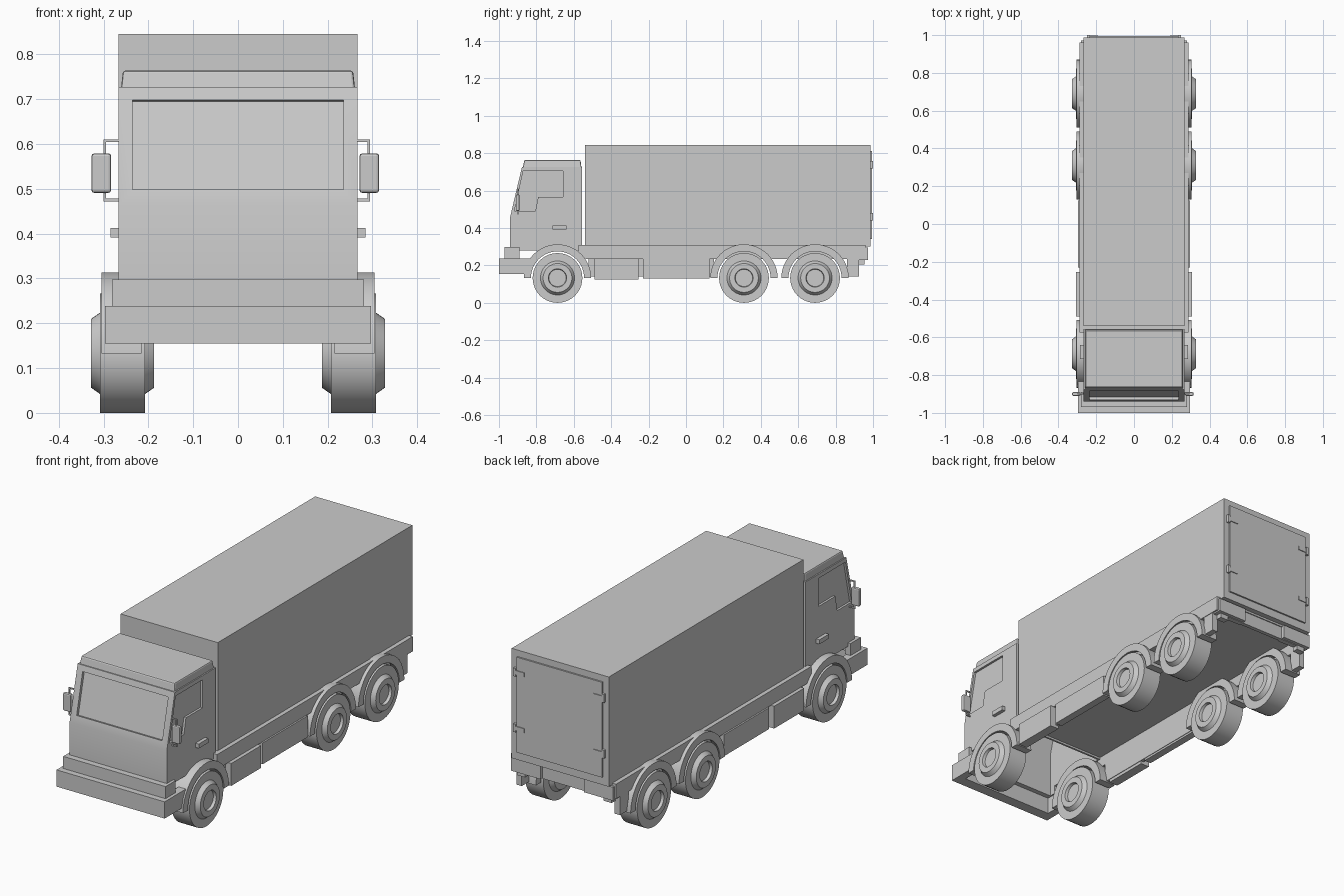
import bpy, bmesh, math
from mathutils import Matrix

if "Cube" in bpy.data.objects:
    bpy.data.objects.remove(bpy.data.objects["Cube"])

grey = bpy.data.materials.new("plain_grey")
grey.use_nodes = True
COLOUR = (0.6, 0.6, 0.6, 1)
grey.diffuse_color = COLOUR
grey.node_tree.nodes["Principled BSDF"].inputs["Base Color"].default_value = COLOUR


def smooth_shade(ob):
    bpy.ops.object.select_all(action='DESELECT')
    ob.select_set(True)
    bpy.context.view_layer.objects.active = ob
    bpy.ops.object.shade_smooth_by_angle(angle=math.radians(30))


def finish(name, bm):
    bmesh.ops.recalc_face_normals(bm, faces=bm.faces)
    mesh = bpy.data.meshes.new(name)
    bm.to_mesh(mesh)
    bm.free()
    mesh.materials.append(grey)
    ob = bpy.data.objects.new(name, mesh)
    bpy.context.collection.objects.link(ob)
    return ob


def prism(name, profile, x0, x1):
    """Extrude a (y, z) outline from x0 to x1."""
    bm = bmesh.new()
    face = bm.faces.new([bm.verts.new((x0, y, z)) for y, z in profile])
    ext = bmesh.ops.extrude_face_region(bm, geom=[face])["geom"]
    for v in ext:
        if isinstance(v, bmesh.types.BMVert):
            v.co.x = x1
    return finish(name, bm)


def box(name, x, y, z, bevel=0):
    ob = prism(name, [(y[0], z[0]), (y[1], z[0]), (y[1], z[1]), (y[0], z[1])], *x)
    if bevel:
        mod = ob.modifiers.new("soft_edges", 'BEVEL')
        mod.width, mod.segments = bevel, 2
    return ob


def cut(target, cutter):
    mod = target.modifiers.new("recess", 'BOOLEAN')
    mod.operation, mod.solver, mod.object = 'DIFFERENCE', 'EXACT', cutter
    bpy.context.view_layer.objects.active = target
    bpy.ops.object.modifier_apply(modifier=mod.name)
    bpy.data.objects.remove(cutter)


def wheel(name, x, y):
    """Lathe a tyre with a raised rim and a sunken hub on both faces."""
    half = [(0, 0.056), (0.046, 0.056), (0.049, 0.07), (0.077, 0.07), (0.091, 0.05), (R, 0.05)]
    outline = half + [(r, -a) for r, a in reversed(half)]
    bm = bmesh.new()
    verts = [bm.verts.new((a, r, 0)) for r, a in outline]
    edges = [bm.edges.new(pair) for pair in zip(verts, verts[1:])]
    bmesh.ops.spin(bm, geom=verts + edges, cent=(0, 0, 0), axis=(1, 0, 0),
                   angle=math.tau, steps=40)
    bmesh.ops.remove_doubles(bm, verts=bm.verts, dist=0.0001)
    bmesh.ops.transform(bm, matrix=Matrix.Translation((x, y, R)), verts=bm.verts)
    smooth_shade(finish(name, bm))


def arch_outline(y, inner, outer, steps=24):
    angles = [math.pi * i / steps for i in range(steps + 1)]
    ring = [(y + outer * math.cos(a), R + outer * math.sin(a)) for a in angles]
    return ring + [(y + inner * math.cos(a), R + inner * math.sin(a)) for a in reversed(angles)]


R = 0.133
AXLES = {"front": -0.687, "middle": 0.31, "rear": 0.69}

# Hollow cab, open below, with recessed windscreen and side windows
cab = prism("cab", [(-0.94, 0.28), (-0.556, 0.28), (-0.556, 0.727),
                    (-0.877, 0.727), (-0.94, 0.46)], -0.267, 0.267)
cut(cab, prism("interior_cutter", [(-0.92, 0.2), (-0.566, 0.2), (-0.566, 0.71),
                                   (-0.855, 0.71), (-0.92, 0.46)], -0.25, 0.25))
cut(cab, prism("windscreen_cutter", [(-0.917, 0.495), (-0.87, 0.695),
                                     (-0.903, 0.703), (-0.95, 0.503)], -0.235, 0.235))
for s in (-1, 1):
    window = [(-0.87, 0.706), (-0.658, 0.706), (-0.658, 0.567),
              (-0.79, 0.567), (-0.806, 0.49), (-0.918, 0.49)]
    cut(cab, prism("window_cutter", window, s * 0.256, s * 0.3))
smooth_shade(cab)

# Cab roof cap, slightly narrower at the top
roof = box("cab_roof", (-0.262, 0.262), (-0.874, -0.558), (0.715, 0.764), 0.006)
for v in roof.data.vertices:
    if v.co.z > 0.75:
        v.co.x *= 0.98
        v.co.y += 0.01 if v.co.y < -0.7 else -0.006

# Cargo body and rear door
box("cargo_body", (-0.267, 0.267), (-0.54, 0.987), (0.30, 0.845))
box("rear_door", (-0.235, 0.235), (0.987, 0.995), (0.34, 0.813))
box("chassis_floor", (-0.267, 0.267), (-0.566, 0.96), (0.29, 0.305))

# Front bumper, open behind
box("front_bumper", (-0.297, 0.297), (-1, -0.945), (0.155, 0.238))
box("bumper_step", (-0.281, 0.281), (-0.97, -0.92), (0.238, 0.298))

# Rear bumper bar, set back between the tail blocks
box("rear_bar", (-0.25, 0.25), (0.935, 0.955), (0.225, 0.29))

for s, side in ((1, "left"), (-1, "right")):
    def sided(name, x0, x1, y, z, bevel=0):
        return box(f"{side}_{name}", (s * x0, s * x1), y, z, bevel)

    # Wheels and mudguards
    for axle, y in AXLES.items():
        wheel(f"{side}_{axle}_wheel", s * 0.2575, y)
        smooth_shade(prism(f"{side}_{axle}_mudguard", arch_outline(y, 0.142, 0.18),
                           s * 0.215, s * 0.305))

    # Side rail with a continuous skirt behind the lockers
    sided("side_rail", 0.255, 0.288, (-0.575, 0.96), (0.235, 0.308))
    sided("locker_skirt", 0.255, 0.275, (-0.52, 0.15), (0.14, 0.236))
    sided("front_locker", 0.258, 0.306, (-0.49, -0.255), (0.125, 0.236))
    sided("long_locker", 0.258, 0.296, (-0.23, 0.125), (0.13, 0.236))
    sided("rear_skirt", 0.255, 0.285, (0.86, 0.925), (0.14, 0.236))
    sided("bumper_return", 0.257, 0.297, (-0.945, -0.83), (0.155, 0.238))
    sided("step_return", 0.25, 0.281, (-0.92, -0.89), (0.238, 0.298))

    # Tail blocks and hangers
    sided("tail_block", 0.12, 0.28, (0.925, 0.972), (0.228, 0.295))
    sided("tail_hanger", 0.215, 0.26, (0.925, 0.955), (0.205, 0.228))

    # Door hinges
    for level, z in (("upper", 0.737), ("lower", 0.46)):
        sided(f"{level}_hinge_strap", 0.19, 0.25, (0.985, 0.999), (z - 0.01, z + 0.01))
        sided(f"{level}_hinge_block", 0.236, 0.25, (0.985, 1.0), (z - 0.02, z + 0.02))

    # Door handle
    sided("door_handle", 0.26, 0.285, (-0.715, -0.64), (0.391, 0.413))

    # Mirror on a tube bracket, set a little further out on the right
    post = 0.289 if s > 0 else 0.294
    centre = 0.293 if s > 0 else 0.305
    for level, z in (("upper", 0.607), ("lower", 0.475)):
        sided(f"{level}_mirror_arm", 0.26, post + 0.006, (-0.902, -0.896), (z - 0.003, z + 0.003))
    sided("mirror_post", post, post + 0.006, (-0.902, -0.896), (0.475, 0.607))
    sided("mirror", centre - 0.022, centre + 0.022, (-0.91, -0.89), (0.491, 0.579), 0.006)
